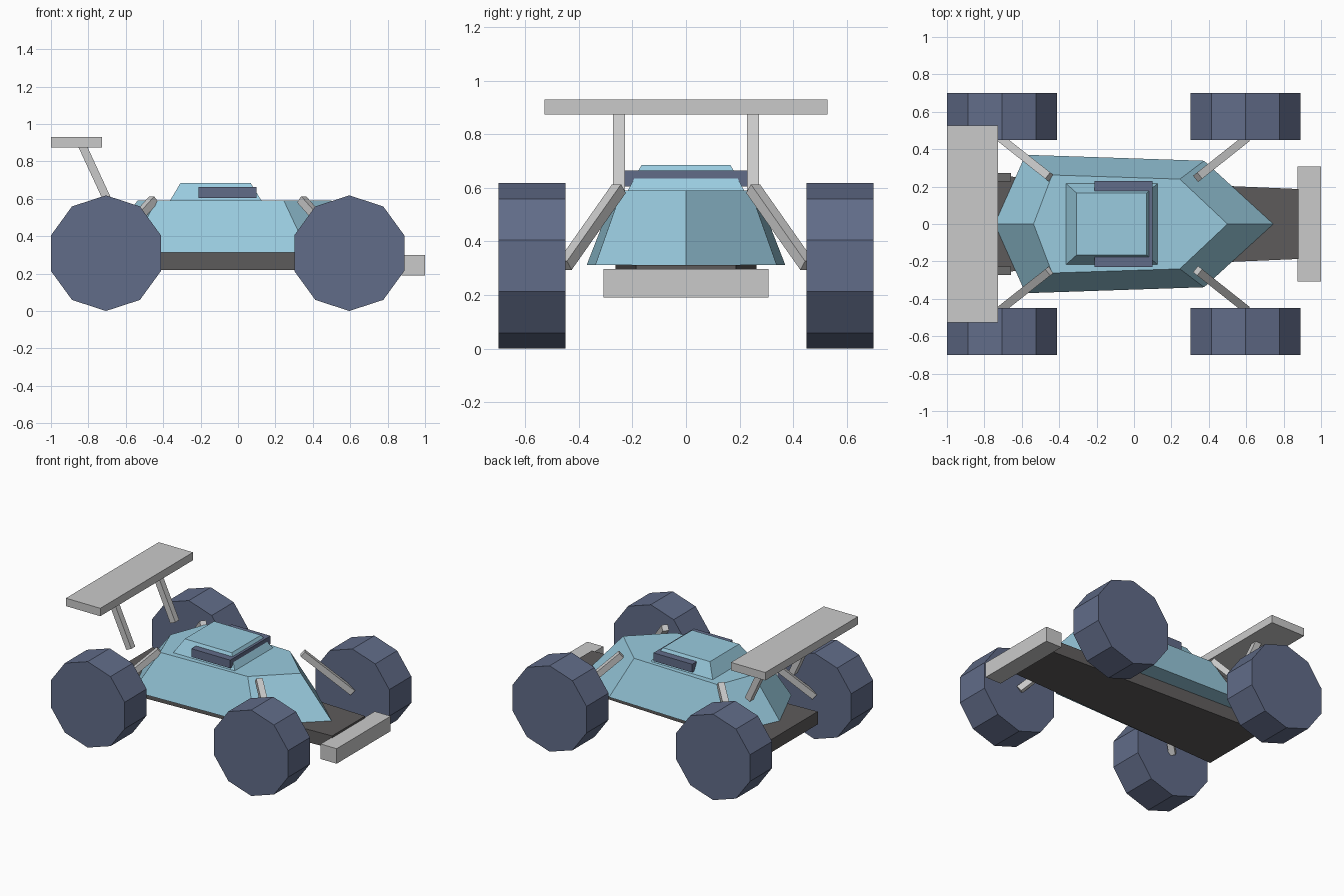
import bpy
import bmesh
import math
from mathutils import Vector, Matrix

default = bpy.data.objects.get("Cube")
if default:
    bpy.data.objects.remove(default, do_unlink=True)


def make_material(name, rgb):
    mat = bpy.data.materials.new(name)
    mat.use_nodes = True
    color = (*rgb, 1.0)
    mat.diffuse_color = color
    mat.node_tree.nodes["Principled BSDF"].inputs["Base Color"].default_value = color
    return mat


sky_blue = make_material("sky blue", (0.32, 0.60, 0.74))
slate = make_material("slate blue", (0.12, 0.15, 0.25))
light_grey = make_material("light grey", (0.59, 0.59, 0.59))
dark_grey = make_material("dark grey", (0.11, 0.105, 0.105))


def finish(name, bm, mat):
    bmesh.ops.recalc_face_normals(bm, faces=bm.faces)
    mesh = bpy.data.meshes.new(name)
    bm.to_mesh(mesh)
    bm.free()
    mesh.materials.append(mat)
    obj = bpy.data.objects.new(name, mesh)
    bpy.context.collection.objects.link(obj)
    return obj


def loft(name, ring_a, ring_b, mat):
    """Solid between two rings with the same number of points."""
    bm = bmesh.new()
    a = [bm.verts.new(p) for p in ring_a]
    b = [bm.verts.new(p) for p in ring_b]
    bm.faces.new(a)
    bm.faces.new(b)
    for i in range(len(a)):
        j = (i + 1) % len(a)
        bm.faces.new((a[i], a[j], b[j], b[i]))
    return finish(name, bm, mat)


def rect(x0, x1, half_y, z):
    return [(x0, -half_y, z), (x1, -half_y, z), (x1, half_y, z), (x0, half_y, z)]


def block(name, x0, x1, half_y, z0, z1, mat):
    return loft(name, rect(x0, x1, half_y, z0), rect(x0, x1, half_y, z1), mat)


def bar(name, start, end, thick, mat):
    """Square bar between two points."""
    start, end = Vector(start), Vector(end)
    axis = end - start
    bm = bmesh.new()
    bmesh.ops.create_cube(bm, size=1)
    place = (Matrix.Translation((start + end) / 2)
             @ axis.to_track_quat("Z", "Y").to_matrix().to_4x4()
             @ Matrix.Diagonal((thick, thick, axis.length, 1)))
    bm.transform(place)
    return finish(name, bm, mat)


def mirrored(half, z):
    """Close a plan outline whose first and last points lie on the centre line."""
    points = half + [(x, -y) for x, y in reversed(half[1:-1])]
    return [(x, y, z) for x, y in points]


# Floor pan, wider at the rear
pan = [(-0.865, -0.262), (0.88, -0.187), (0.88, 0.187), (-0.865, 0.262)]
loft("chassis", [(x, y, 0.22) for x, y in pan], [(x, y, 0.312) for x, y in pan], dark_grey)

# Pointed body shell
loft("body",
     mirrored([(-0.745, 0), (-0.58, 0.37), (0.375, 0.338), (0.745, 0)], 0.313),
     mirrored([(-0.537, 0), (-0.438, 0.262), (0.245, 0.24), (0.50, 0)], 0.59),
     sky_blue)

# Cabin and the window band that cuts through it
loft("cabin", rect(-0.365, 0.127, 0.218, 0.588), rect(-0.307, 0.067, 0.166, 0.685), sky_blue)
block("window_band", -0.21, 0.098, 0.229, 0.605, 0.664, slate)

# Front bumper and rear wing
block("front_bumper", 0.873, 1.0, 0.307, 0.19, 0.298, light_grey)
block("rear_wing", -1.0, -0.727, 0.527, 0.873, 0.93, light_grey)

# Wheels, suspension arms and wing struts
SIDES = 10
RADIUS = 0.309
for side, side_name in ((1, "back"), (-1, "front")):
    for axle_x, arm_x, axle in ((-0.706, -0.45, "rear"), (0.595, 0.34, "nose")):
        rings = []
        for y in (0.45, 0.70):
            angles = [2 * math.pi * i / SIDES for i in range(SIDES)]
            rings.append([(axle_x + RADIUS * math.sin(t), side * y,
                           RADIUS + RADIUS * math.cos(t)) for t in angles])
        loft(f"{axle}_wheel_{side_name}", rings[0], rings[1], slate)
        bar(f"{axle}_suspension_arm_{side_name}",
            (arm_x, side * 0.25, 0.597), (axle_x, side * 0.452, 0.31), 0.043, light_grey)
    bar(f"wing_strut_{side_name}",
        (-0.84, side * 0.25, 0.90), (-0.678, side * 0.25, 0.55), 0.044, light_grey)
